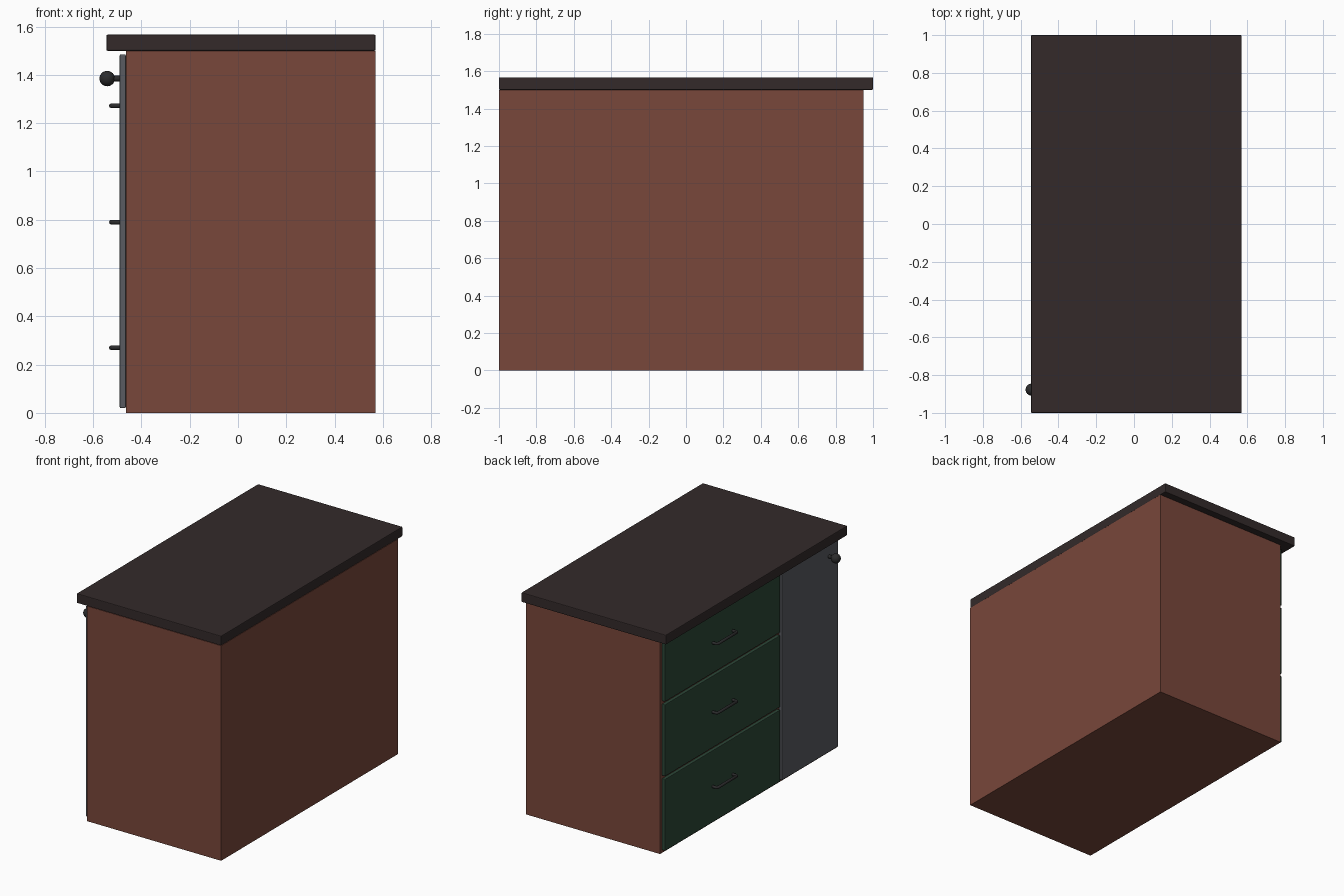
import bpy
from math import pi

if "Cube" in bpy.data.objects:
    bpy.data.objects.remove(bpy.data.objects["Cube"])


def material(name, rgb):
    m = bpy.data.materials.new(name)
    m.diffuse_color = (*rgb, 1)
    m.use_nodes = True
    m.node_tree.nodes["Principled BSDF"].inputs["Base Color"].default_value = m.diffuse_color
    return m


wood = material("brown_wood", (0.19, 0.063, 0.043))
dark = material("dark_top", (0.033, 0.023, 0.023))
green = material("green_paint", (0.025, 0.062, 0.038))
grey = material("grey_paint", (0.10, 0.105, 0.12))
metal = material("dark_metal", (0.025, 0.025, 0.026))


def box(name, lo, hi, mat, bevel=0):
    bpy.ops.mesh.primitive_cube_add(size=1, location=[(a + b) / 2 for a, b in zip(lo, hi)])
    o = bpy.context.object
    o.name = name
    o.scale = [b - a for a, b in zip(lo, hi)]
    bpy.ops.object.transform_apply(location=False, rotation=False, scale=True)
    o.data.materials.append(mat)
    if bevel:
        b = o.modifiers.new("soft_edge", 'BEVEL')
        b.width = bevel
        b.segments = 2
    return o


def handle(name, y, z, half=0.11):
    # U-shaped pull with chamfered corners
    c = bpy.data.curves.new(name, 'CURVE')
    c.dimensions = '3D'
    c.bevel_depth = 0.01
    c.bevel_resolution = 2
    c.use_fill_caps = True
    pts = [(-0.485, -half), (-0.517, -half), (-0.525, -half + 0.008),
           (-0.525, half - 0.008), (-0.517, half), (-0.485, half)]
    s = c.splines.new('POLY')
    s.points.add(len(pts) - 1)
    for p, (px, py) in zip(s.points, pts):
        p.co = (px, y + py, z, 1)
    c.materials.append(metal)
    o = bpy.data.objects.new(name, c)
    bpy.context.collection.objects.link(o)


# Cabinet body and worktop
box("cabinet_body", (-0.465, -1, 0), (0.57, 0.95, 1.5), wood)
box("worktop", (-0.545, -1, 1.5), (0.57, 1, 1.567), dark, 0.005)

# Three drawers with pulls
for i, (z0, z1) in enumerate([(0.02, 0.52), (0.54, 1.04), (1.06, 1.485)], 1):
    box(f"drawer_front_{i}", (-0.49, -0.34, z0), (-0.465, 0.93, z1), green, 0.004)
    handle(f"drawer_handle_{i}", 0.295, (z0 + z1) / 2)

# Door with round knob
box("door", (-0.49, -0.98, 0.02), (-0.465, -0.36, 1.485), grey, 0.004)
bpy.ops.mesh.primitive_cylinder_add(vertices=24, radius=0.012, depth=0.06,
                                    location=(-0.515, -0.877, 1.385), rotation=(0, pi / 2, 0))
stem = bpy.context.object
stem.name = "knob_stem"
stem.data.materials.append(metal)
bpy.ops.object.shade_smooth_by_angle()
bpy.ops.mesh.primitive_uv_sphere_add(segments=24, ring_count=16, radius=0.032,
                                     location=(-0.542, -0.877, 1.385))
knob = bpy.context.object
knob.name = "knob"
knob.data.materials.append(metal)
bpy.ops.object.shade_smooth_by_angle()
